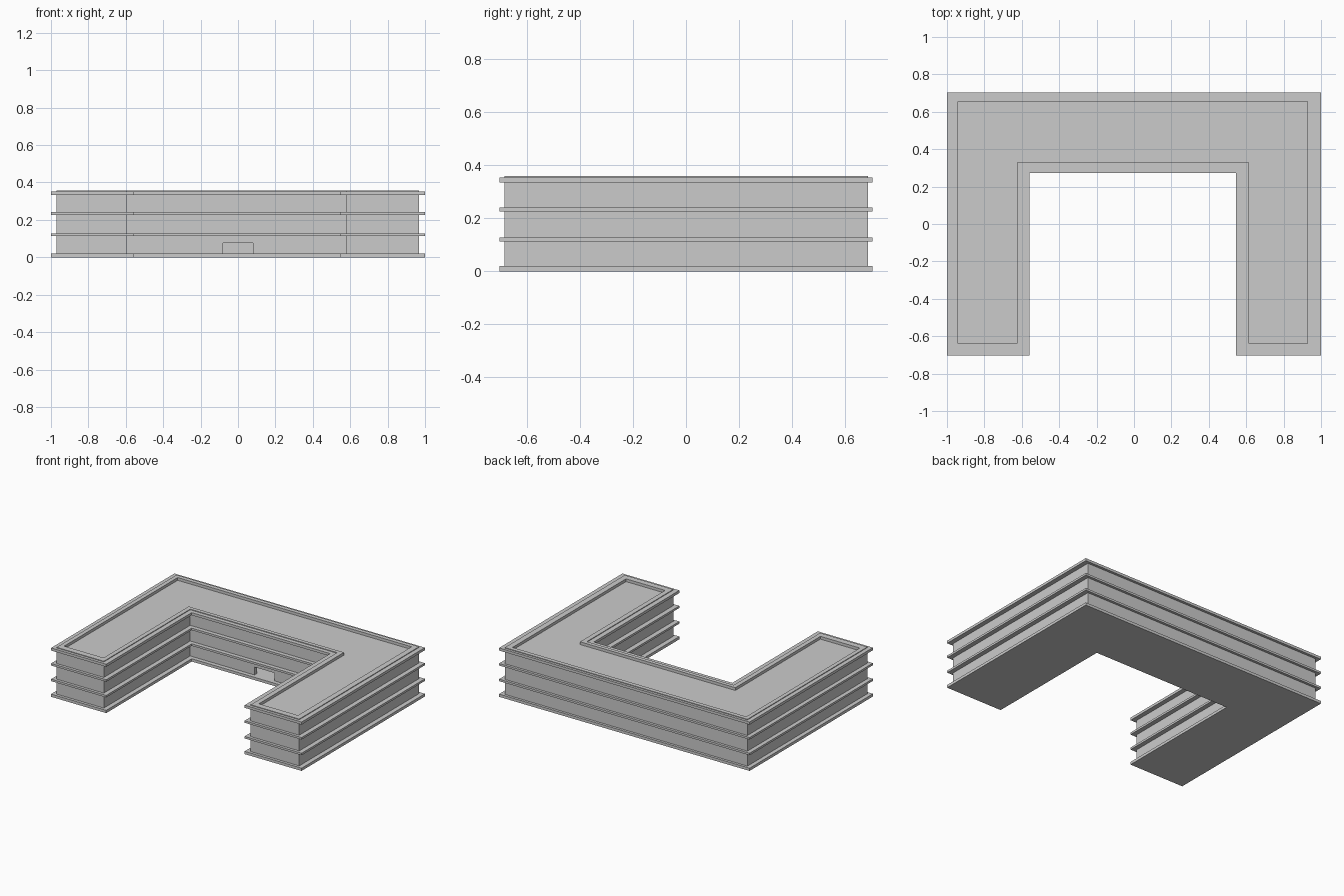
import bpy, bmesh

if "Cube" in bpy.data.objects:
    bpy.data.objects.remove(bpy.data.objects["Cube"])

# Nested U-shaped outlines: overhanging slab edge, outer wall face, inner wall face
def u_outline(x0, x1, y0, y1, ix0, ix1, iy):
    return [(x0, y0), (ix0, y0), (ix0, iy), (ix1, iy),
            (ix1, y0), (x1, y0), (x1, y1), (x0, y1)]

SLAB = u_outline(-1.0, 1.0, -0.703, 0.703, -0.56, 0.545, 0.272)
WALL = u_outline(-0.97, 0.967, -0.683, 0.685, -0.593, 0.58, 0.302)
INNER = u_outline(-0.94, 0.927, -0.64, 0.655, -0.625, 0.615, 0.33)


def finish(bm, name):
    bmesh.ops.recalc_face_normals(bm, faces=bm.faces)
    mesh = bpy.data.meshes.new(name)
    bm.to_mesh(mesh)
    bm.free()
    obj = bpy.data.objects.new(name, mesh)
    bpy.context.collection.objects.link(obj)
    return obj


def prism(name, outline, z0, z1):
    bm = bmesh.new()
    lo = [bm.verts.new((x, y, z0)) for x, y in outline]
    hi = [bm.verts.new((x, y, z1)) for x, y in outline]
    bm.faces.new(lo)
    bm.faces.new(hi)
    n = len(outline)
    for i in range(n):
        j = (i + 1) % n
        bm.faces.new((lo[i], lo[j], hi[j], hi[i]))
    return finish(bm, name)


def ring(name, outer, inner, z0, z1):
    bm = bmesh.new()
    loops = [[bm.verts.new((x, y, z)) for x, y in pts]
             for pts, z in ((outer, z0), (outer, z1), (inner, z1), (inner, z0))]
    n = len(outer)
    for k in range(4):
        a, b = loops[k], loops[(k + 1) % 4]
        for i in range(n):
            j = (i + 1) % n
            bm.faces.new((a[i], a[j], b[j], b[i]))
    return finish(bm, name)


# Floor slabs overhanging the walls
for name, z0, z1 in (("ground_slab", 0, 0.02),
                     ("first_floor_slab", 0.113, 0.128),
                     ("second_floor_slab", 0.226, 0.241)):
    prism(name, SLAB, z0, z1)

# Sunken roof deck with its overhanging rim
prism("roof_deck", INNER, 0.32, 0.338)
ring("roof_rim", SLAB, WALL, 0.334, 0.353)

# Walls, rising slightly past the rim as a parapet
walls = ring("walls", WALL, INNER, 0.01, 0.358)

# Courtyard doorway
cutter = prism("doorway_cutter",
               [(-0.08, 0.25), (0.08, 0.25), (0.08, 0.36), (-0.08, 0.36)],
               0.02, 0.077)
cutter.hide_render = True
cutter.hide_viewport = True
door = walls.modifiers.new("doorway", 'BOOLEAN')
door.operation = 'DIFFERENCE'
door.solver = 'EXACT'
door.object = cutter
